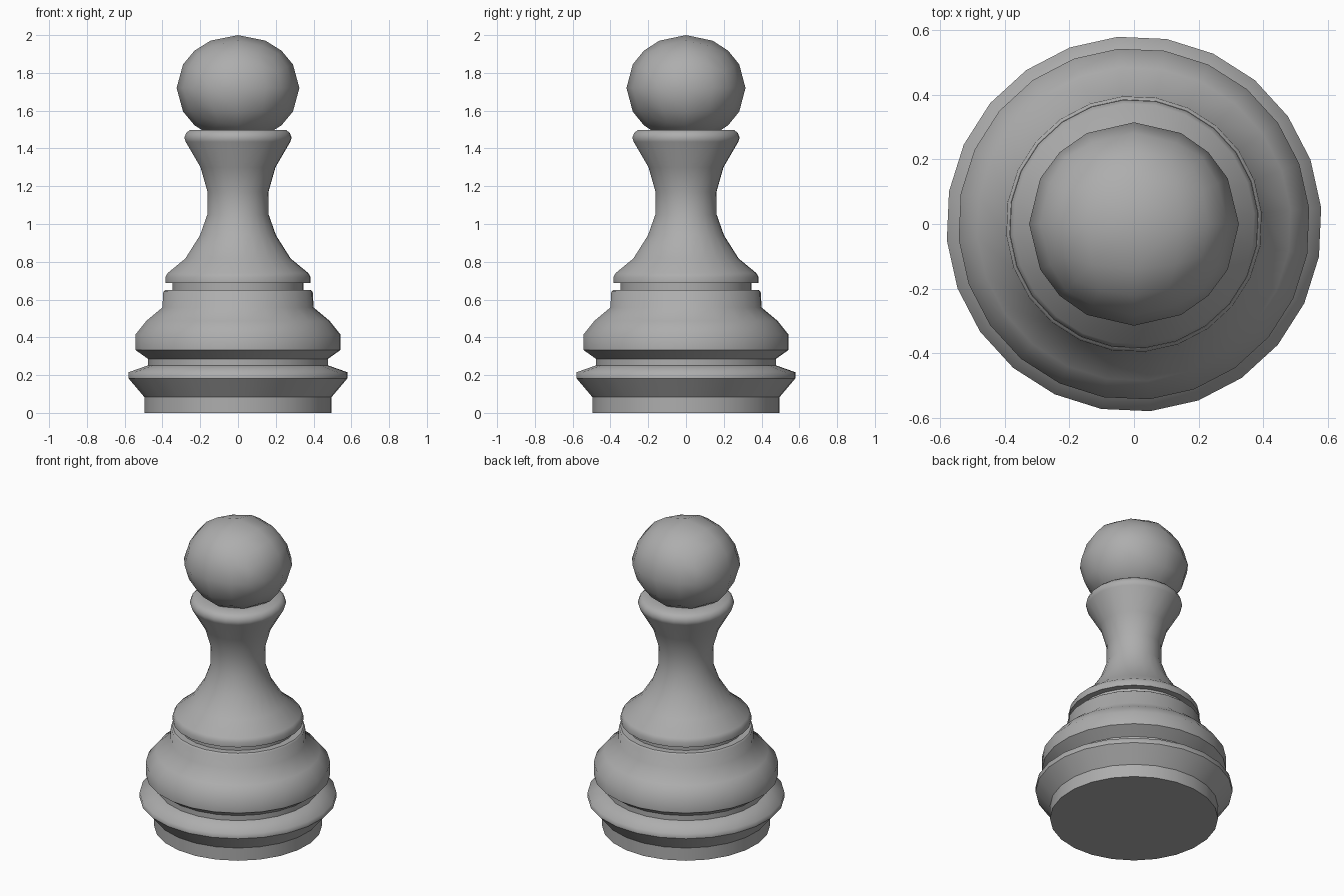
import bpy, bmesh
from math import sin, cos, pi, radians

if "Cube" in bpy.data.objects:
    bpy.data.objects.remove(bpy.data.objects["Cube"])

SIDES = 24
TURN = radians(5)

# profile of the turned body: radius, height, sharp ring
PROFILE = [
    (0.497, 0.0, 1), (0.497, 0.083, 1), (0.582, 0.183, 1), (0.582, 0.215, 0),
    (0.477, 0.252, 1), (0.477, 0.285, 1), (0.545, 0.333, 1), (0.545, 0.415, 0),
    (0.487, 0.487, 0), (0.402, 0.558, 0), (0.397, 0.642, 0), (0.387, 0.65, 1),
    (0.347, 0.65, 1), (0.347, 0.688, 1), (0.386, 0.688, 1), (0.386, 0.718, 0),
    (0.374, 0.74, 0), (0.28, 0.817, 0), (0.202, 0.94, 0), (0.163, 1.05, 0),
    (0.162, 1.17, 0), (0.199, 1.3, 0), (0.278, 1.435, 0), (0.285, 1.457, 0),
    (0.276, 1.48, 0), (0.257, 1.498, 0), (0.18, 1.498, 0),
]

# dark grey finish
grey = bpy.data.materials.new("dark_grey")
grey.diffuse_color = (0.42, 0.42, 0.42, 1)
grey.use_nodes = True
grey.node_tree.nodes["Principled BSDF"].inputs["Base Color"].default_value = grey.diffuse_color


def finish(name, bm):
    bmesh.ops.recalc_face_normals(bm, faces=bm.faces)
    for f in bm.faces:
        f.smooth = True
    mesh = bpy.data.meshes.new(name)
    bm.to_mesh(mesh)
    bm.free()
    mesh.materials.append(grey)
    ob = bpy.data.objects.new(name, mesh)
    bpy.context.collection.objects.link(ob)
    return ob


# body: base, skirt, stem and collar in one lathed shape
bm = bmesh.new()
rings = []
for r, z, _ in PROFILE:
    rings.append([bm.verts.new((r * cos(TURN + 2 * pi * i / SIDES),
                                r * sin(TURN + 2 * pi * i / SIDES), z))
                  for i in range(SIDES)])
for a, b in zip(rings, rings[1:]):
    for i in range(SIDES):
        j = (i + 1) % SIDES
        bm.faces.new((a[i], a[j], b[j], b[i]))
bm.faces.new(rings[0][::-1])
bm.faces.new(rings[-1])
for ring, (_, _, sharp) in zip(rings, PROFILE):
    if sharp:
        for i in range(SIDES):
            bm.edges.get((ring[i], ring[(i + 1) % SIDES])).smooth = False
finish("body", bm)

# head: cube grid pushed out to a flattened ball, slightly tucked in at the cube corners
bm = bmesh.new()
bmesh.ops.create_cube(bm, size=2)
bmesh.ops.subdivide_edges(bm, edges=bm.edges[:], cuts=3, use_grid_fill=True)
for v in bm.verts:
    n = v.co.normalized()
    n *= 1 - 0.16 * abs(n.x * n.y * n.z)
    v.co = (n.x * 0.325, n.y * 0.315, 1.72 + n.z * 0.28)
finish("head", bm)
